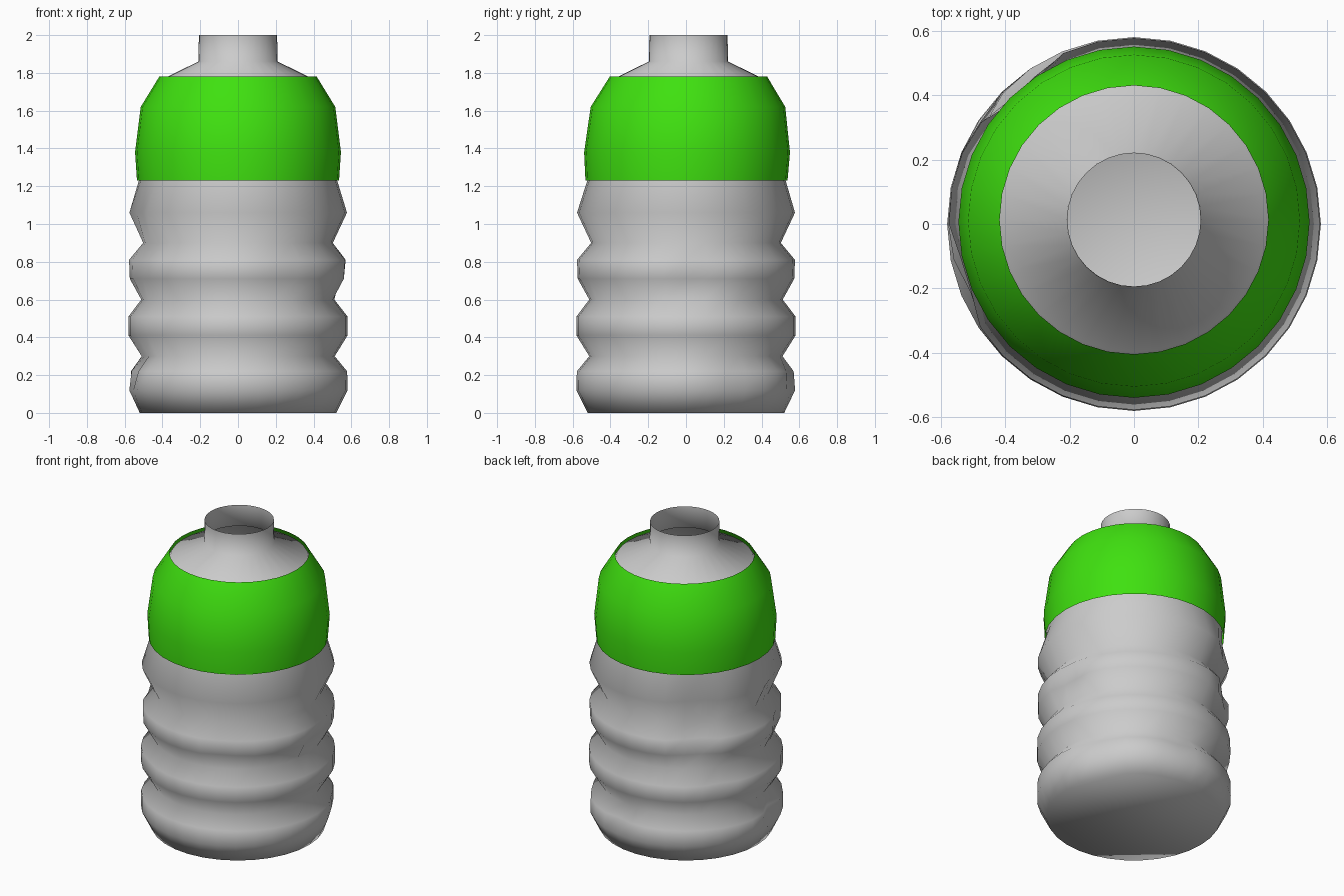
import bpy, bmesh
from math import sin, cos, pi, exp, radians

if "Cube" in bpy.data.objects:
    bpy.data.objects.remove(bpy.data.objects["Cube"])

SEG = 32

# dents: angle (deg), height, depth, angular width (deg), height width
DENTS = [(131, .78, .06, 11, .09), (131, 1.06, .05, 11, .09),
         (203, .76, .04, 10, .08), (197, 1.06, .04, 10, .08),
         (190, .20, .055, 9, .07), (28, .16, .04, 9, .07),
         (-63, .74, .03, 8, .06), (5, .72, .05, 9, .07),
         (80, .20, .03, 9, .07), (145, .48, .03, 8, .06),
         (-125, .46, .02, 9, .06)]


def dent(a, z):
    total = 0
    for deg, dz, depth, wa, wz in DENTS:
        da = (a - radians(deg) + pi) % (2 * pi) - pi
        total += depth * exp(-(da / radians(wa)) ** 2 - ((z - dz) / wz) ** 2)
    return total


def lathe(name, profile, dented=False, floor=False):
    """Revolve a (radius, height) profile; the upper part leans slightly to +y."""
    bm = bmesh.new()
    rings = []
    for r, z in profile:
        lean = .013 * min(1, max(0, (z - 1.1) / .65))
        ring = []
        for i in range(SEG):
            a = 2 * pi * i / SEG
            d = r - (dent(a, z) if dented and .05 < z < 1.2 else 0)
            ring.append(bm.verts.new((d * cos(a), d * sin(a) + lean, z)))
        rings.append(ring)
    for lo, hi in zip(rings, rings[1:]):
        for i in range(SEG):
            j = (i + 1) % SEG
            bm.faces.new((lo[i], lo[j], hi[j], hi[i]))
    if floor:
        bm.faces.new(rings[0][::-1])
    for f in bm.faces:
        f.smooth = True
    mesh = bpy.data.meshes.new(name)
    bm.to_mesh(mesh)
    bm.free()
    ob = bpy.data.objects.new(name, mesh)
    bpy.context.collection.objects.link(ob)
    return ob


# ribbed, crumpled bottle with an open neck
lathe("bottle_body", [
    (.52, 0), (.58, .12), (.578, .22), (.512, .30), (.58, .41), (.58, .51),
    (.512, .60), (.573, .71), (.577, .81), (.502, .90), (.577, 1.06),
    (.525, 1.23), (.533, 1.38), (.503, 1.61), (.41, 1.762),
    (.21, 1.86), (.207, 2.0)], dented=True, floor=True)

# wrap-around label, a thin open shell
label = lathe("label", [(.535, 1.23), (.545, 1.38), (.515, 1.62), (.417, 1.78)])
green = bpy.data.materials.new("label_green")
green.diffuse_color = (.05, .75, .005, 1)
green.use_nodes = True
green.node_tree.nodes["Principled BSDF"].inputs["Base Color"].default_value = green.diffuse_color
label.data.materials.append(green)
